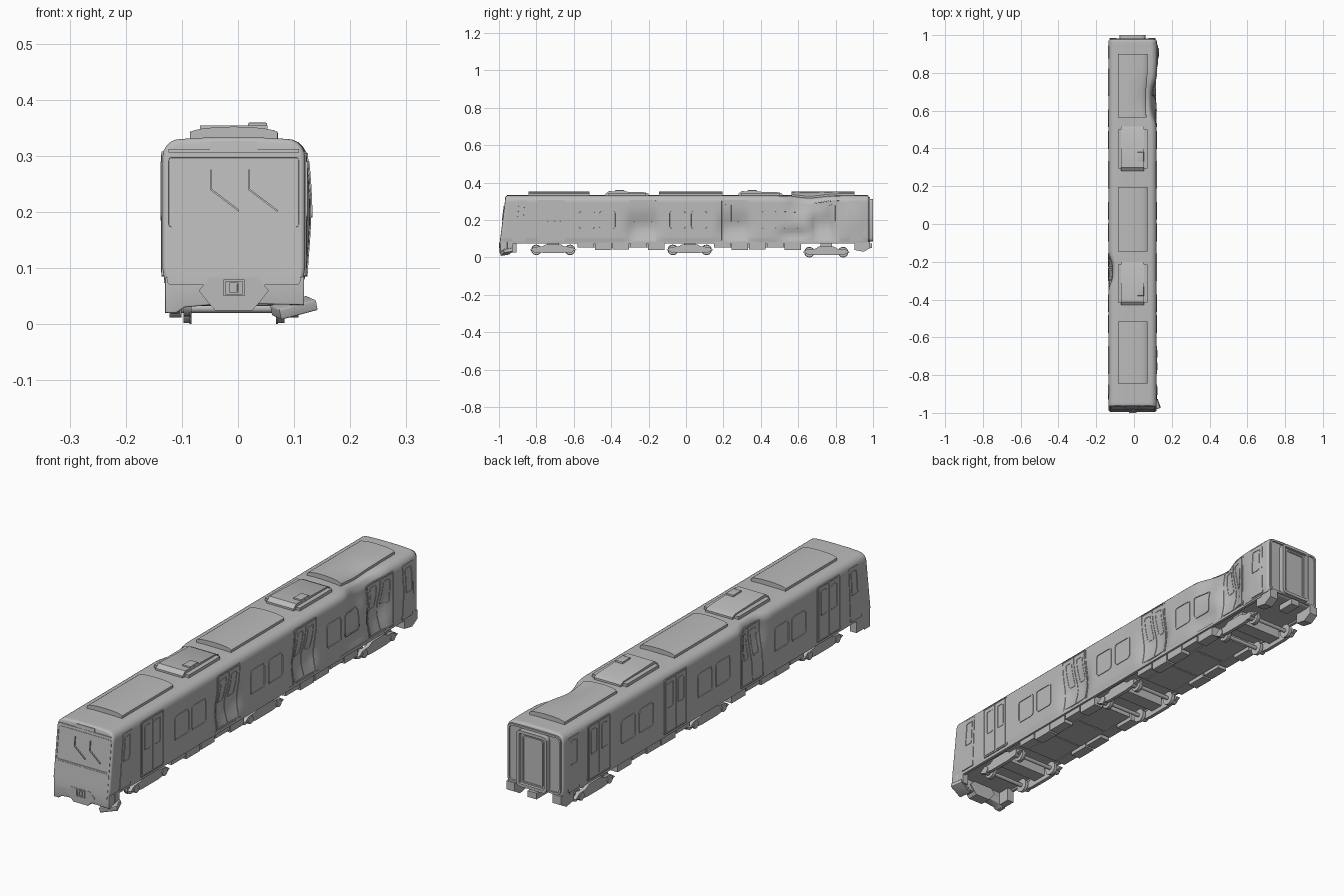
import bpy, bmesh, math
from mathutils import Vector, Matrix

cube = bpy.data.objects.get("Cube")
if cube:
    bpy.data.objects.remove(cube, do_unlink=True)

grey = bpy.data.materials.new("plain_grey")
grey.use_nodes = True
grey.diffuse_color = (0.5, 0.5, 0.5, 1)
bsdf = next(n for n in grey.node_tree.nodes if n.type == "BSDF_PRINCIPLED")
bsdf.inputs["Base Color"].default_value = (0.5, 0.5, 0.5, 1)

CX, HALF = -0.0075, 0.127          # body centre line and half width
FRONT, REAR = -0.995, 0.977
SIDES = (("left", 1), ("right", -1))

# Crash dents: side, y, z, y radius, z radius, depth
DENTS = [(1, 0.65, 0.31, 0.10, 0.07, 0.022), (1, 0.73, 0.17, 0.06, 0.08, 0.028),
         (1, 0.58, 0.12, 0.08, 0.03, 0.014), (1, 0.89, 0.20, 0.06, 0.10, -0.009),
         (1, 0.26, 0.16, 0.08, 0.07, 0.024), (1, -0.23, 0.16, 0.08, 0.07, 0.024),
         (-1, -0.25, 0.28, 0.07, 0.09, 0.022)]


def clamp(v):
    return max(0.0, min(1.0, v))


def warp(p):
    """Lean the cab front back and press the dents into the shell."""
    x, y, z = p
    dx = 0
    for side, yc, zc, ry, rz, depth in DENTS:
        near = clamp(side * (x - CX) / 0.12) ** 2
        dx -= side * depth * near * math.exp(-((y - yc) / ry) ** 4 - ((z - zc) / rz) ** 2)
    roof = clamp((z - 0.2) / 0.12) * clamp((x + 0.02) / 0.14)
    dz = -0.02 * roof * math.exp(-((y - 0.66) / 0.09) ** 2)
    lean = clamp((-0.8 - y) / 0.15) * clamp((z - 0.08) / 0.25) * 0.032
    return Vector((x + dx, y + lean, z + dz))


def finish(bm, name, cut=0, warped=False):
    if cut:
        for axis in range(3):
            vals = [v.co[axis] for v in bm.verts]
            lo, hi = min(vals), max(vals)
            n = int((hi - lo) / cut)
            normal = Vector([float(i == axis) for i in range(3)])
            for i in range(1, n + 1):
                bmesh.ops.bisect_plane(bm, geom=bm.verts[:] + bm.edges[:] + bm.faces[:],
                                       plane_co=normal * (lo + (hi - lo) * i / (n + 1)),
                                       plane_no=normal, dist=1e-5)
    if warped:
        for v in bm.verts:
            v.co = warp(v.co)
    bmesh.ops.recalc_face_normals(bm, faces=bm.faces[:])
    me = bpy.data.meshes.new(name)
    bm.to_mesh(me)
    bm.free()
    me.materials.append(grey)
    me.shade_smooth()
    me.set_sharp_from_angle(angle=math.radians(32))
    ob = bpy.data.objects.new(name, me)
    bpy.context.scene.collection.objects.link(ob)
    return ob


MAPS = {"side": lambda u, v, w: (w, u, v), "end": lambda u, v, w: (u, w, v),
        "top": lambda u, v, w: (u, v, w)}


def prism(name, pts, facing, base, out, inset=0, sink=0, bevel=0, cut=0, warped=False):
    """Extrude an outline from base to out, with an optional sunken centre."""
    bm = bmesh.new()
    to3 = MAPS[facing]
    face = bm.faces.new([bm.verts.new(to3(u, v, base)) for u, v in pts])
    ext = bmesh.ops.extrude_face_region(bm, geom=[face], use_keep_orig=True)["geom"]
    bmesh.ops.translate(bm, vec=Vector(to3(0, 0, out - base)),
                        verts=[g for g in ext if isinstance(g, bmesh.types.BMVert)])
    cap = next(g for g in ext if isinstance(g, bmesh.types.BMFace))
    bmesh.ops.recalc_face_normals(bm, faces=bm.faces[:])
    if inset:
        bmesh.ops.inset_region(bm, faces=[cap], thickness=inset)
        bmesh.ops.inset_region(bm, faces=[cap], thickness=0.0006, depth=-sink)
    if bevel:
        rims = set(face.edges) | set(cap.edges)
        bmesh.ops.bevel(bm, geom=list(rims), offset=bevel, segments=3, profile=0.5,
                        affect="EDGES")
    return finish(bm, name, cut, warped)


def rect(u0, u1, v0, v1, r=0.0, n=3):
    if not r:
        return [(u0, v0), (u1, v0), (u1, v1), (u0, v1)]
    pts = []
    for k, (u, v) in enumerate(((u1 - r, v1 - r), (u0 + r, v1 - r),
                                (u0 + r, v0 + r), (u1 - r, v0 + r))):
        for i in range(n + 1):
            a = math.pi / 2 * (k + i / n)
            pts.append((u + r * math.cos(a), v + r * math.sin(a)))
    return pts


def box(name, x0, x1, y0, y1, z0, z1, **kw):
    return prism(name, rect(x0, x1, y0, y1), "top", z0, z1, **kw)


def rod(name, centre, radius, length, sides=20):
    bm = bmesh.new()
    bmesh.ops.create_cone(bm, cap_ends=True, segments=sides, radius1=radius, radius2=radius,
                          depth=length, matrix=Matrix.Translation(centre)
                          @ Matrix.Rotation(math.pi / 2, 4, "Y"))
    return finish(bm, name)


# Body shell with rounded roof shoulders
arc = [(0.095 + 0.032 * math.cos(i * math.pi / 10), 0.298 + 0.032 * math.sin(i * math.pi / 10))
       for i in range(6)]
half = [(HALF - 0.003, 0.08), (HALF, 0.1)] + arc + [(0.05, 0.3325)]
shell = [(CX + x, z) for x, z in half] + [(CX - x, z) for x, z in reversed(half)]
prism("body_shell", shell, "end", FRONT, REAR, bevel=0.008, cut=0.02, warped=True)

# Doors and windows on both sides
for label, s in SIDES:
    wall = CX + s * (HALF - 0.004)

    def panel(name, y0, y1, z0, z1, r, height, inset=0.0, sink=0.002):
        prism(f"{label}_{name}", rect(y0, y1, z0, z1, r), "side", wall,
              CX + s * (HALF + height), inset, sink, cut=0.02, warped=True)

    for i, yc in enumerate((-0.72, -0.23, 0.26, 0.75)):
        panel(f"door_surround_{i}", yc - 0.073, yc + 0.073, 0.085, 0.308, 0.006, 0.002, 0.004, 0.0015)
        for k, e in enumerate((-1, 1)):
            yl = yc + e * 0.033
            panel(f"door_leaf_{i}_{k}", yl - 0.031, yl + 0.031, 0.092, 0.302, 0.004, 0.0025)
            panel(f"door_window_{i}_{k}", yl - 0.019, yl + 0.019, 0.185, 0.288, 0.008, 0.004, 0.004, 0.003)
    for i, yc in enumerate((-0.53, -0.42, -0.045, 0.07, 0.445, 0.56)):
        panel(f"window_{i}", yc - 0.047, yc + 0.047, 0.15, 0.25, 0.014, 0.0025, 0.005, 0.003)
    for name, yc in (("cab_door", -0.895), ("rear_crew_door", 0.91)):
        panel(name, yc - 0.035, yc + 0.035, 0.085, 0.305, 0.005, 0.002)
        panel(name + "_window", yc - 0.022, yc + 0.022, 0.19, 0.29, 0.007, 0.004, 0.004, 0.003)

# Cab front: windscreen, brow with sign box, wipers, lower panel
prism("windscreen", rect(CX - 0.119, CX + 0.119, 0.17, 0.3, 0.008), "end", FRONT + 0.004,
      FRONT - 0.0015, 0.003, 0.0015, cut=0.02, warped=True)
prism("front_brow", rect(CX - 0.116, CX + 0.116, 0.306, 0.312), "end", FRONT + 0.01,
      FRONT - 0.003, cut=0.02, warped=True)
prism("sign_box", rect(CX - 0.042, CX + 0.042, 0.309, 0.326, 0.002), "end", FRONT + 0.02,
      FRONT - 0.002, warped=True)
prism("lower_front_panel", rect(CX - 0.119, CX + 0.119, 0.07, 0.167, 0.008), "end",
      FRONT + 0.01, FRONT - 0.001, cut=0.02, warped=True)
for i, x in enumerate((-0.048, 0.02)):
    prism(f"wiper_arm_{i}", rect(x - 0.0012, x + 0.0012, 0.238, 0.276), "end", FRONT + 0.002,
          FRONT - 0.005, warped=True)
    prism(f"wiper_blade_{i}", [(x, 0.238), (x + 0.05, 0.2), (x + 0.05, 0.204), (x, 0.242)],
          "end", FRONT + 0.002, FRONT - 0.005, warped=True)

# Front apron, coupler and torn plough
apron = [(-0.13, 0.02), (-0.11, 0.02), (-0.095, 0.03), (-0.03, 0.036), (0.03, 0.036),
         (0.118, 0.034), (0.118, 0.085), (-0.13, 0.085)]
prism("front_apron", apron, "end", -0.955, -0.993, bevel=0.003)
prism("coupler_shroud", [(-0.04, 0.024), (0.025, 0.024), (0.035, 0.035), (0.055, 0.06),
      (0.035, 0.083), (-0.05, 0.083), (-0.07, 0.06), (-0.05, 0.035)], "end", -0.95, -0.996)
prism("coupler_face", rect(-0.026, 0.012, 0.05, 0.08), "end", -0.96, -1.0, 0.005, 0.004)
prism("coupler_hook", rect(-0.015, 0.001, 0.056, 0.074), "end", -0.97, -0.999, 0.003, 0.002)
box("right_front_step", -0.13, -0.1, -0.955, -0.905, 0.025, 0.085)
box("left_front_step", 0.09, 0.118, -0.955, -0.925, 0.035, 0.085)
plough = box("torn_plough", -0.035, 0.035, -0.03, 0.02, -0.01, 0.01, bevel=0.003)
plough.location = (0.098, -0.955, 0.03)
plough.rotation_euler = (0.15, -0.25, 0.3)

# Rear end: raised rim, gangway and corner steps
prism("rear_rim", rect(CX - 0.119, CX + 0.119, 0.085, 0.322, 0.02), "end", REAR - 0.01,
      REAR + 0.006, 0.008, 0.005)
prism("gangway_frame", rect(CX - 0.068, CX + 0.068, 0.085, 0.312, 0.018), "end", REAR - 0.01,
      1.0, 0.012, 0.012)
prism("gangway_door", rect(CX - 0.046, CX + 0.046, 0.1, 0.292, 0.012), "end", REAR - 0.01,
      0.993, 0.006, 0.003)
for label, s in SIDES:
    xa, xb = sorted((CX + s * 0.085, CX + s * 0.122))
    prism(f"{label}_rear_step", [(0.9, 0.085), (0.9, 0.04), (0.95, 0.03), (0.985, 0.05),
          (0.985, 0.085)], "side", xa, xb)
box("rear_coupler", CX - 0.02, CX + 0.02, 0.92, 0.995, 0.05, 0.075)

# Roof units: long arched covers and shorter equipment pods
cover = [(CX - 0.078, 0.325), (CX + 0.078, 0.325)]
cover += [(CX + 0.078 * math.cos(a * math.pi / 8), 0.341 + 0.011 * math.sin(a * math.pi / 8))
          for a in range(9)]
for i, (y0, y1) in enumerate(((-0.855, -0.515), (-0.145, 0.195), (0.565, 0.9))):
    prism(f"roof_cover_{i}", cover, "end", y0, y1, cut=0.03, warped=True)
for i, (y0, y1) in enumerate(((-0.43, -0.2), (0.28, 0.515))):
    pod = [(y0, 0.325), (y0, 0.34), (y0 + 0.018, 0.354), (y1 - 0.018, 0.348), (y1, 0.34), (y1, 0.325)]
    prism(f"roof_pod_{i}", pod, "side", CX - 0.06, CX + 0.06)
    box(f"roof_pod_base_{i}", CX - 0.078, CX + 0.078, y0 + 0.015, y1 - 0.015, 0.325, 0.343)
    box(f"roof_pod_hatch_{i}", 0.018, 0.052, y0 + 0.05, y0 + 0.1, 0.34, 0.359, bevel=0.002)

# Underframe: sills, floor trays and equipment cases between the bogies
for label, s in SIDES:
    xa, xb = sorted((CX + s * 0.112, CX + s * 0.124))
    box(f"{label}_sill", xa, xb, -0.93, 0.93, 0.073, 0.085)
for i, y0 in enumerate((-0.58, 0.15)):
    for k in range(3):
        box(f"floor_tray_{i}_{k}", CX - 0.07, CX + 0.07, y0 + k * 0.155, y0 + k * 0.155 + 0.15,
            0.052, 0.085)
    for label, s in SIDES:
        xa, xb = sorted((CX + s * 0.074, CX + s * 0.116))
        for k in range(5):
            ya = y0 + k * 0.094
            box(f"{label}_equipment_case_{i}_{k}", xa, xb, ya, ya + 0.088,
                (0.052, 0.04, 0.042)[k % 3], 0.085)

# Bogies: wheels, axles, side frames and bolsters
for b, (yb, zc) in enumerate(((-0.71, 0.04), (0.02, 0.04), (0.75, 0.028))):
    box(f"bogie_bolster_{b}", CX - 0.095, CX + 0.095, yb - 0.03, yb + 0.03, zc, 0.085)
    for k, e in enumerate((-1, 1)):
        ya = yb + e * 0.09
        rod(f"axle_{b}_{k}", (CX, ya, zc), 0.008, 0.2, 12)
        for label, s in SIDES:
            rod(f"{label}_wheel_{b}_{k}", (CX + s * 0.084, ya, zc), 0.026, 0.012, 28)
            rod(f"{label}_wheel_flange_{b}_{k}", (CX + s * 0.077, ya, zc), 0.028, 0.004, 28)
            rod(f"{label}_axle_box_{b}_{k}", (CX + s * 0.104, ya, zc), 0.016, 0.022, 12)
    frame = [(-0.125, 0.0), (-0.1, 0.016), (-0.06, 0.018), (-0.04, 0.03), (0.04, 0.03),
             (0.06, 0.018), (0.1, 0.016), (0.125, 0.0), (0.1, -0.01), (0.05, -0.016),
             (-0.05, -0.016), (-0.1, -0.01)]
    for label, s in SIDES:
        xa, xb = sorted((CX + s * 0.097, CX + s * 0.112))
        prism(f"{label}_bogie_frame_{b}", [(yb + y, zc + z) for y, z in frame], "side", xa, xb)
